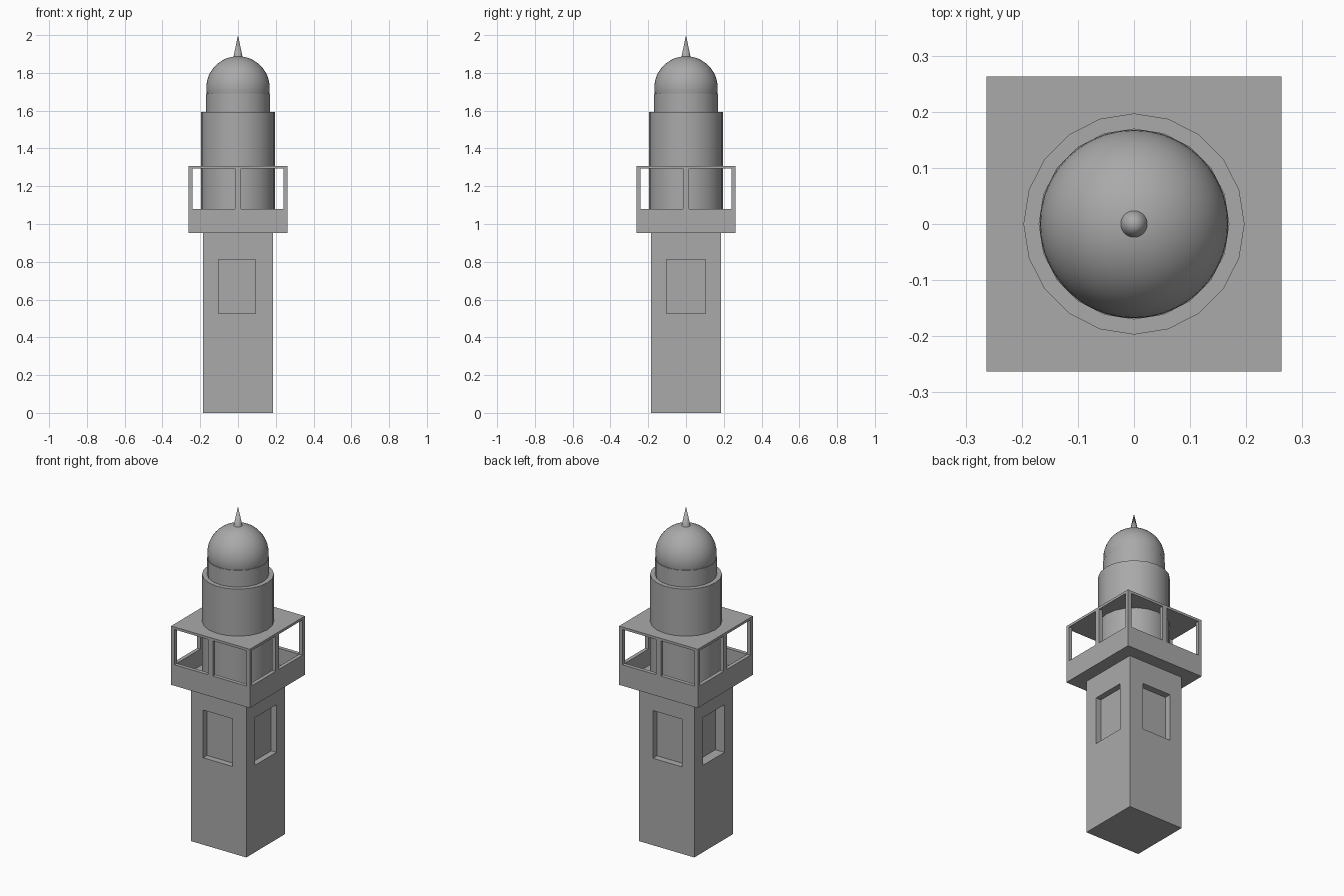
import bpy
from math import radians

cube = bpy.data.objects.get("Cube")
if cube:
    bpy.data.objects.remove(cube)

stone = bpy.data.materials.new("grey_stone")
stone.use_nodes = True
GREY = (0.4, 0.4, 0.4, 1)
stone.diffuse_color = GREY
stone.node_tree.nodes["Principled BSDF"].inputs["Base Color"].default_value = GREY


def finish(name, smooth=False):
    ob = bpy.context.object
    ob.name = name
    ob.data.materials.append(stone)
    if smooth:
        bpy.ops.object.shade_smooth_by_angle(angle=radians(35))
    return ob


def box(name, x, y, z):
    """Box from (min, max) pairs along each axis."""
    mid = [(a + b) / 2 for a, b in (x, y, z)]
    bpy.ops.mesh.primitive_cube_add(size=1, location=mid)
    ob = finish(name)
    ob.scale = [b - a for a, b in (x, y, z)]
    bpy.ops.object.transform_apply(location=False, rotation=False, scale=True)
    return ob


def cylinder(name, radius, low, high):
    bpy.ops.mesh.primitive_cylinder_add(vertices=20, radius=radius, depth=high - low,
                                        location=(0, 0, (low + high) / 2))
    return finish(name, True)


def cut(target, name, x, y, z):
    cutter = box(name, x, y, z)
    cutter.hide_render = True
    cutter.display_type = 'WIRE'
    cutter.hide_set(True)
    mod = target.modifiers.new(name, 'BOOLEAN')
    mod.operation = 'DIFFERENCE'
    mod.solver = 'EXACT'
    mod.object = cutter


# Square shaft with a recessed window on each side
S = 0.185
shaft = box("shaft", (-S, S), (-S, S), (0, 0.96))
sill = (0.525, 0.813)
across_x, across_y = (-0.103, 0.092), (-0.103, 0.103)
cut(shaft, "front_window_cutter", across_x, (-0.3, -0.148), sill)
cut(shaft, "back_window_cutter", across_x, (0.145, 0.3), sill)
cut(shaft, "left_window_cutter", (0.15, 0.3), across_y, sill)
cut(shaft, "right_window_cutter", (-0.3, -0.125), across_y, sill)

# Hollow balcony: parapet, posts and roof in one piece
B, INNER, POST = 0.263, 0.24, 0.016
balcony = box("balcony", (-B, B), (-B, B), (0.953, 1.308))
cut(balcony, "balcony_room_cutter", (-INNER, INNER), (-INNER, INNER), (0.98, 1.293))
for side, span in (("low", (-INNER, -POST)), ("high", (POST, INNER))):
    cut(balcony, side + "_opening_cutter_y", span, (-0.4, 0.4), (1.08, 1.293))
    cut(balcony, side + "_opening_cutter_x", (-0.4, 0.4), span, (1.08, 1.293))

# Round tower, neck, dome and spike
cylinder("drum", 0.197, 0.97, 1.592)
cylinder("neck", 0.17, 1.58, 1.692)
bpy.ops.mesh.primitive_uv_sphere_add(segments=40, ring_count=24, radius=0.168,
                                     location=(0, 0, 1.72))
finish("dome", True)
bpy.ops.mesh.primitive_cone_add(vertices=24, radius1=0.026, depth=0.125,
                                location=(0, 0, 1.9375))
finish("spike", True)
